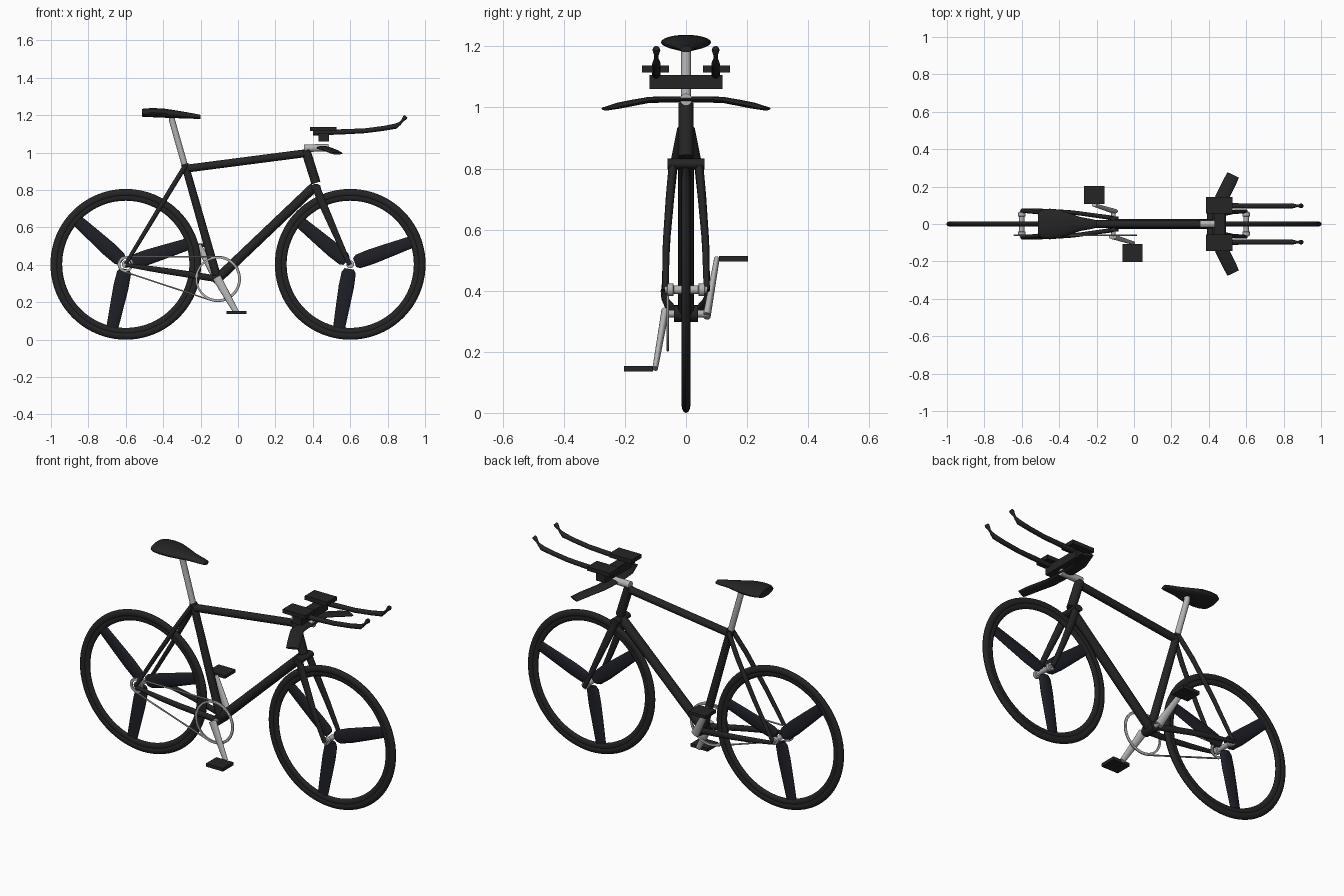
import bpy, bmesh
from math import sin, cos, pi, radians
from mathutils import Vector

if "Cube" in bpy.data.objects:
    bpy.data.objects.remove(bpy.data.objects["Cube"])


def material(name, c):
    m = bpy.data.materials.new(name)
    m.diffuse_color = (*c, 1)
    m.use_nodes = True
    m.node_tree.nodes["Principled BSDF"].inputs["Base Color"].default_value = m.diffuse_color
    return m


BLACK = material("matte_black", (0.018, 0.018, 0.019))
CARBON = material("carbon", (0.013, 0.014, 0.02))
METAL = material("metal", (0.45, 0.45, 0.45))


def loft(name, rings, mat, closed=False, smooth=True):
    """Skin a list of equally sized rings of points."""
    bm = bmesh.new()
    vs = [[bm.verts.new(p) for p in r] for r in rings]
    n = len(rings[0])
    pairs = list(zip(vs, vs[1:])) + ([(vs[-1], vs[0])] if closed else [])
    for a, b in pairs:
        for i in range(n):
            j = (i + 1) % n
            bm.faces.new((a[i], a[j], b[j], b[i]))
    if not closed:
        bm.faces.new(vs[0])
        bm.faces.new(vs[-1])
    bmesh.ops.recalc_face_normals(bm, faces=bm.faces)
    me = bpy.data.meshes.new(name)
    bm.to_mesh(me)
    bm.free()
    me.materials.append(mat)
    ob = bpy.data.objects.new(name, me)
    bpy.context.collection.objects.link(ob)
    if smooth:
        bpy.ops.object.select_all(action='DESELECT')
        bpy.context.view_layer.objects.active = ob
        ob.select_set(True)
        bpy.ops.object.shade_smooth_by_angle(angle=radians(40))
    return ob


def tube(name, pts, radii, mat, sides=16, closed=False):
    """Sweep an ellipse; each radius is a number or (sideways, upward) pair."""
    pts = [Vector(p) for p in pts]
    n = len(pts)
    if not isinstance(radii, list):
        radii = [radii] * n
    rings = []
    for i, p in enumerate(pts):
        if closed:
            t = pts[(i + 1) % n] - pts[i - 1]
        else:
            t = pts[min(i + 1, n - 1)] - pts[max(i - 1, 0)]
        t.normalize()
        side = Vector((0, 1, 0)) if abs(t.y) < 0.7 else t.cross(Vector((0, 0, 1)))
        side = (side - t * side.dot(t)).normalized()
        up = side.cross(t)
        r = radii[i]
        a, b = r if isinstance(r, tuple) else (r, r)
        rings.append([p + side * a * cos(2 * pi * k / sides) + up * b * sin(2 * pi * k / sides)
                      for k in range(sides)])
    return loft(name, rings, mat, closed)


def lathe(name, centre, profile, mat, steps=64):
    """Revolve a closed (radius, y) profile about the y axis."""
    cx, cy, cz = centre
    rings = [[(cx + r * cos(a), cy + y, cz + r * sin(a)) for r, y in profile]
             for a in (2 * pi * k / steps for k in range(steps))]
    return loft(name, rings, mat, True)


def box(name, x, y, z, mat):
    ring = lambda px: [(px, y[0], z[0]), (px, y[1], z[0]), (px, y[1], z[1]), (px, y[0], z[1])]
    return loft(name, [ring(x[0]), ring(x[1])], mat, smooth=False)


REAR, FRONT, HUB_Z = -0.6, 0.6, 0.403
BB = Vector((-0.11, 0, 0.325))

# Wheels: tyre, deep rim, three blade spokes, hub
half_tyre = [(0.403, 0), (0.400, 0.007), (0.392, 0.012), (0.381, 0.014), (0.372, 0.0125),
             (0.368, 0.010), (0.362, 0.0115), (0.350, 0.010), (0.343, 0.006), (0.340, 0)]
tyre = half_tyre + [(r, -y) for r, y in half_tyre[-2:0:-1]]
for label, x, turn in (("rear", REAR, 138), ("front", FRONT, 140)):
    lathe(label + "_wheel", (x, 0, HUB_Z), tyre, BLACK, 80)
    for k in range(3):
        a = radians(turn + 120 * k)
        tube(f"{label}_spoke_{k + 1}",
             [(x + r * cos(a), 0, HUB_Z + r * sin(a)) for r in (0.025, 0.045, 0.12, 0.23, 0.345)],
             [(0.014, 0.025), (0.013, 0.038), (0.012, 0.041), (0.011, 0.037), (0.010, 0.032)], CARBON)
    tube(label + "_hub",
         [(x, y, HUB_Z) for y in (-0.068, -0.062, -0.061, -0.042, -0.04, -0.03,
                                  0.03, 0.04, 0.042, 0.061, 0.062, 0.068)],
         [0.012, 0.012, 0.021, 0.021, 0.014, 0.014, 0.014, 0.014, 0.021, 0.021, 0.012, 0.012], METAL)

# Frame tubes
tube("seat_tube", [(-0.285, 0, 0.94), BB], [0.02, 0.023], BLACK)
tube("top_tube", [(-0.28, 0, 0.914), (0.37, 0, 0.998)], 0.021, BLACK)
tube("head_tube", [(0.362, 0, 1.012), (0.417, 0, 0.838)], 0.025, BLACK)
tube("down_tube", [BB, (0.408, 0, 0.818)], 0.026, BLACK)
tube("bottom_bracket", [BB + Vector((0, -0.04, 0)), BB + Vector((0, 0.04, 0))], 0.028, BLACK)
tube("crank_axle", [BB + Vector((0, -0.075, 0)), BB + Vector((0, 0.075, 0))], 0.012, METAL)
tube("fork_crown", [(0.417, -0.06, 0.815), (0.417, 0.06, 0.815)], (0.026, 0.018), BLACK)

# Fork blades and stays, one per side
for s, label in ((-1, "right"), (1, "left")):
    tube(label + "_fork_blade",
         [(0.415, s * 0.042, 0.82), (0.46, s * 0.052, 0.71), (0.525, s * 0.064, 0.56), (0.597, s * 0.068, 0.40)],
         [(0.014, 0.022), (0.014, 0.021), (0.012, 0.017), (0.010, 0.012)], BLACK)
    tube(label + "_seat_stay",
         [(-0.281, s * 0.016, 0.93), (-0.355, s * 0.04, 0.81), (-0.47, s * 0.06, 0.62), (REAR, s * 0.07, 0.405)],
         [0.013, 0.013, 0.012, 0.010], BLACK)
    tube(label + "_chain_stay",
         [(REAR, s * 0.073, 0.40), (-0.45, s * 0.07, 0.377), (-0.33, s * 0.062, 0.359), (-0.11, s * 0.032, 0.325)],
         [0.010, (0.011, 0.015), (0.011, 0.017), (0.012, 0.018)], BLACK)

# Seat post and saddle
tube("seat_post", [(-0.352, 0, 1.20), (-0.352, 0, 1.17), (-0.284, 0, 0.93)], 0.0165, METAL)
saddle = [(-0.512, 0.062, 1.192, 1.234), (-0.49, 0.077, 1.191, 1.237), (-0.45, 0.082, 1.189, 1.238),
          (-0.40, 0.077, 1.187, 1.236), (-0.35, 0.060, 1.185, 1.229), (-0.29, 0.038, 1.183, 1.219),
          (-0.23, 0.027, 1.181, 1.208), (-0.20, 0.020, 1.181, 1.202)]
loft("saddle", [[(x, w * cos(a), (lo + hi) / 2 + (hi - lo) / 2 * sin(a))
                 for a in (2 * pi * k / 24 for k in range(24))] for x, w, lo, hi in saddle], BLACK)

# Stem and base bar
tube("stem", [(0.352, 0, 1.024), (0.485, 0, 1.026)], 0.02, METAL)
half_bar = [(0.455, 0.06, 1.026), (0.46, 0.12, 1.025), (0.485, 0.17, 1.016), (0.51, 0.22, 1.006), (0.53, 0.262, 0.996)]
tube("base_bar", [(x, -y, z) for x, y, z in half_bar[::-1]] + half_bar,
     [(0.034, 0.006)] + [(0.036, 0.010)] * 8 + [(0.034, 0.006)], BLACK)

# Arm rests and extensions
box("rest_bridge", (0.43, 0.487), (-0.12, 0.12), (1.06, 1.106), BLACK)
for s, label in ((-1, "right"), (1, "left")):
    box(label + "_arm_pad", (0.385, 0.527), (s * 0.1 - 0.044, s * 0.1 + 0.044), (1.115, 1.138), BLACK)
    y = s * 0.097
    tube(label + "_extension",
         [(0.40, y, 1.106), (0.55, y, 1.111), (0.68, y, 1.117), (0.78, y, 1.130), (0.845, y, 1.142), (0.868, y, 1.158)],
         [0.014, 0.014, 0.013, 0.013, 0.014, 0.008], BLACK)
    tube(label + "_shifter", [(0.862, y, 1.152), (0.878, y, 1.170), (0.893, y, 1.188), (0.899, y, 1.194)],
         [0.007, 0.007, 0.013, 0.010], BLACK)

# Cranks and pedals, half a turn apart
for s, label in ((-1, "right"), (1, "left")):
    end = BB + Vector((-s * 0.102, s * 0.101, s * 0.18))
    tube(label + "_crank", [BB + Vector((s * 0.004, s * 0.068, -s * 0.008)), end],
         [(0.013, 0.024), (0.009, 0.015)], METAL)
    px, pz = end.x, end.z
    box(label + "_pedal", (px - 0.054, px + 0.054), sorted((s * 0.108, s * 0.203)), (pz - 0.009, pz + 0.009), BLACK)

# Chainring, sprocket and chain on the right side
RING_C, RING_R, COG_R, CY = (-0.108, -0.06, 0.325), 0.12, 0.04, -0.06
for name, c, r in (("chainring", RING_C, RING_R), ("sprocket", (REAR, CY, HUB_Z), COG_R)):
    lathe(name, c, [(r, -0.004), (r, 0.004), (r - 0.011, 0.004), (r - 0.011, -0.004)], METAL)
path = [(RING_C[0] + RING_R * cos(a), CY, RING_C[2] + RING_R * sin(a))
        for a in (radians(-108 + 190 * k / 24) for k in range(25))]
path += [(REAR + COG_R * cos(a), CY, HUB_Z + COG_R * sin(a))
         for a in (radians(82 + 170 * k / 12) for k in range(13))]
tube("chain", path, 0.0045, METAL, 6, True)
